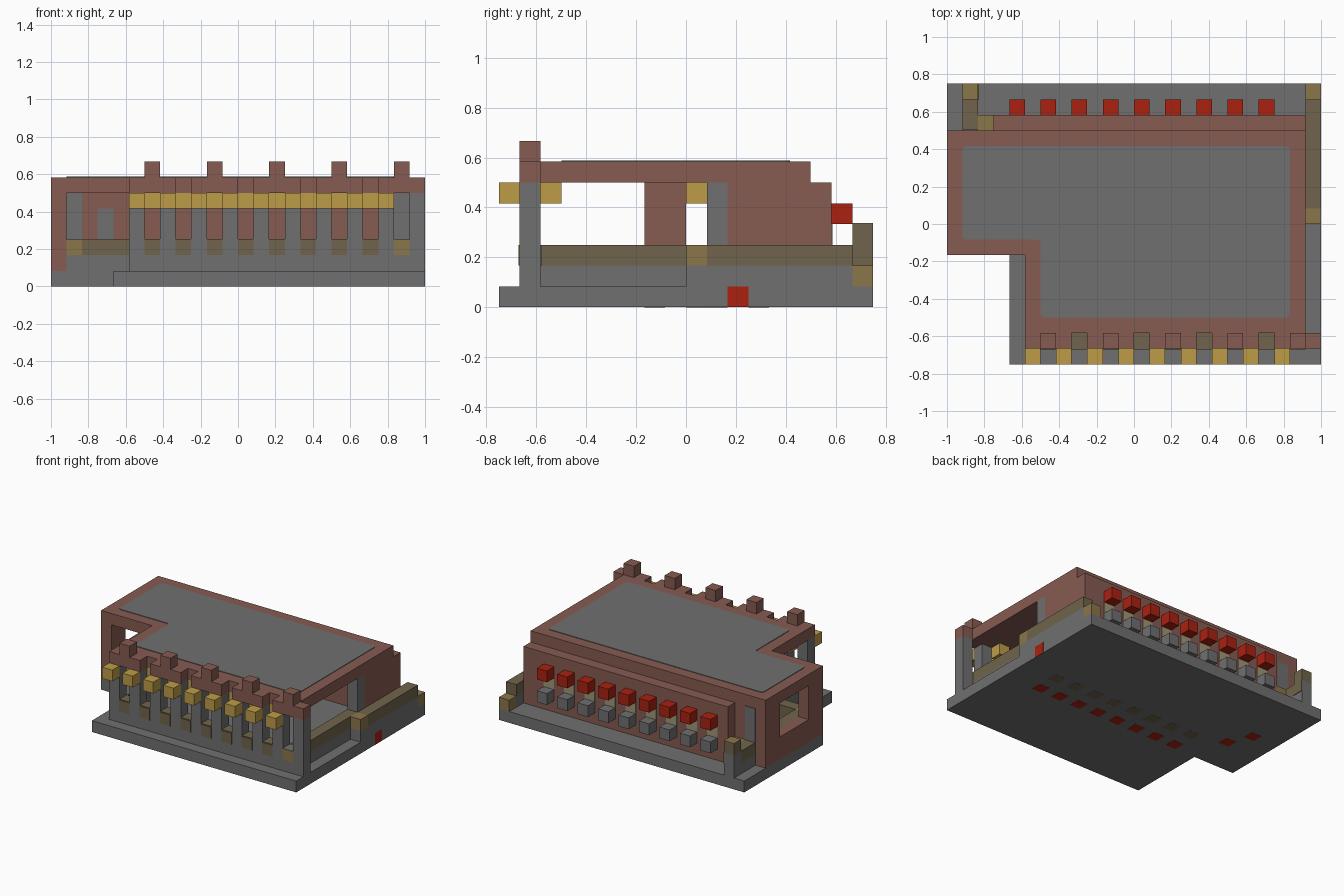
import bpy, bmesh
from mathutils import Vector

if "Cube" in bpy.data.objects:
    bpy.data.objects.remove(bpy.data.objects["Cube"], do_unlink=True)

U = 1 / 12          # one grid cell; the model is 24 x 18 x 8 cells
T = 0.05            # painted plate thickness in cells


def material(name, rgb):
    m = bpy.data.materials.new(name)
    m.use_nodes = True
    m.diffuse_color = (*rgb, 1)
    m.node_tree.nodes["Principled BSDF"].inputs["Base Color"].default_value = (*rgb, 1)
    return m


GREY = material("grey stone", (0.16, 0.16, 0.16))
BROWN = material("brown clay", (0.24, 0.106, 0.084))
BRASS = material("brass", (0.51, 0.335, 0.065))
DULL = material("dull brass", (0.16, 0.127, 0.072))
MID = material("worn brass", (0.26, 0.18, 0.068))
RED = material("red lamp", (0.4, 0.015, 0.005))
BEIGE = material("beige", (0.35, 0.31, 0.18))


def point(x, y, z):
    return Vector(((x - 12) * U, (y - 9) * U, z * U))


def finish(name, bm, mat):
    bmesh.ops.recalc_face_normals(bm, faces=bm.faces)
    me = bpy.data.meshes.new(name)
    bm.to_mesh(me)
    bm.free()
    me.materials.append(mat)
    ob = bpy.data.objects.new(name, me)
    bpy.context.collection.objects.link(ob)
    return ob


def blocks(name, mat, *spans):
    """Boxes given as (x0, x1, y0, y1, z0, z1) in cells."""
    bm = bmesh.new()
    for x0, x1, y0, y1, z0, z1 in spans:
        lo, hi = point(x0, y0, z0), point(x1, y1, z1)
        for v in bmesh.ops.create_cube(bm, size=1)["verts"]:
            v.co = Vector([(a + b) / 2 + c * (b - a) for a, b, c in zip(lo, hi, v.co)])
    return finish(name, bm, mat)


def row(name, mat, xs, y0, y1, z0, z1):
    return blocks(name, mat, *[(x, x + 1, y0, y1, z0, z1) for x in xs])


def slab(name, mat, outline, z0, z1, rounding=0):
    """Extruded outline with optionally rounded corners."""
    bm = bmesh.new()
    face = bm.faces.new([bm.verts.new(point(x, y, z0)) for x, y in outline])
    if rounding:
        bmesh.ops.bevel(bm, geom=bm.verts[:], offset=rounding * U, segments=3,
                        affect='VERTICES', profile=0.5)
    bm.faces.ensure_lookup_table()
    ext = bmesh.ops.extrude_face_region(bm, geom=bm.faces[:])
    up = [g for g in ext["geom"] if isinstance(g, bmesh.types.BMVert)]
    bmesh.ops.translate(bm, verts=up, vec=(0, 0, (z1 - z0) * U))
    return finish(name, bm, mat)


ODD, EVEN = range(5, 22, 2), range(6, 21, 2)
BACK = range(4, 21, 2)

# Notched base and roof
slab("base", GREY, [(4, 0), (24, 0), (24, 18), (0, 18), (0, 7), (4, 7)], 0, 1)
slab("roof", BROWN, [(5, 2), (23, 2), (23, 15), (0, 15), (0, 7), (5, 7)], 6, 7)
slab("roof_panel", GREY, [(6, 3), (22, 3), (22, 14), (1, 14), (1, 8), (6, 8)],
     7, 7 + T, 0.25)

# Low grey walls
blocks("low_walls", GREY, (5, 24, 1, 2, 1, 3), (5, 6, 2, 7, 1, 3),
       (1, 6, 7, 8, 1, 2), (22, 23, 2, 14, 1, 2), (23, 24, 9, 17, 1, 2))

# Front colonnade with battlements
row("front_columns", GREY, [*ODD, 23], 1, 2, 3, 6)
row("front_coping", BROWN, [*ODD, 23], 1, 2, 6, 7)
row("battlements", BROWN, range(6, 23, 4), 1, 2, 6, 8)
row("front_knobs", BRASS, ODD, 0, 1, 5, 6)
row("inner_knobs", BRASS, EVEN, 2, 3, 5, 6)
row("middle_knobs", BRASS, EVEN, 9, 10, 5, 6)
row("sill_marks", DULL, EVEN, 1 - T, 1, 2, 3)
row("sill_top_marks", DULL, EVEN, 1, 2, 3, 3 + T)

# Left-hand wall with its window
blocks("window_wall", BROWN, (0, 1, 7, 14, 1, 3), (0, 1, 7, 9, 3, 6),
       (0, 1, 13, 14, 3, 6))

# Back wall and its grey inserts
blocks("back_wall", BROWN, (0, 23, 14, 15, 1, 6), (3, 23, 15, 16, 1, 6))
blocks("back_wall_inserts", GREY, (1, 2, 14 - T, 15 + T, 3, 6),
       (3, 4, 14 - T, 14, 3, 5))

# Open side wall
blocks("side_wall", BROWN, (22, 23, 11, 14, 2, 6))
blocks("side_post", GREY, (22, 23, 10, 11, 2, 6))

# Lamps on the back
row("back_lamps", RED, BACK, 16, 17, 4, 5)
row("back_buttons", GREY, BACK, 16, 17, 2, 3)
row("back_marks", BEIGE, BACK, 16, 16 + T, 3, 4)

# Rails
blocks("side_rail", DULL, (23, 24, 10, 17, 2, 3), (22, 23, 2 + T, 10, 2, 3))
blocks("side_rail_corner", MID, (23, 24, 9, 10, 2, 3))
blocks("side_rail_ends", MID, (23, 24, 17, 18, 1, 2), (22, 23, 1 - T, 1, 2, 3))
blocks("nook_rail", DULL, (2, 5, 7, 8, 2, 3), (1, 2, 8, 14, 2, 3))
blocks("nook_rail_corner", MID, (1, 2, 7, 8, 2, 3))
blocks("back_post", GREY, (1, 2, 15, 17, 1, 2), (1, 2, 17, 18, 1, 3), (2, 3, 15, 16, 1, 2))
blocks("back_rail", DULL, (1, 2, 15, 17, 2, 3), (1, 2, 17, 18, 3, 4),
       (2, 2 + T, 17, 18, 2, 3))
blocks("back_rail_ends", MID, (2, 3, 15, 16, 2, 3), (1, 2, 17, 18, 4, 4 + T))

# Marks on the edge and underside of the base
blocks("edge_lamp", RED, (24, 24 + T / 5, 11, 12, 0, 1))
row("under_marks", DULL, EVEN, 9, 10, -T / 5, 0)
row("under_lamps", RED, EVEN, 7, 8, -T / 5, 0)
blocks("under_lamp_pair", RED, (3, 4, 10, 11, -T / 5, 0), (2, 3, 12, 13, -T / 5, 0))
